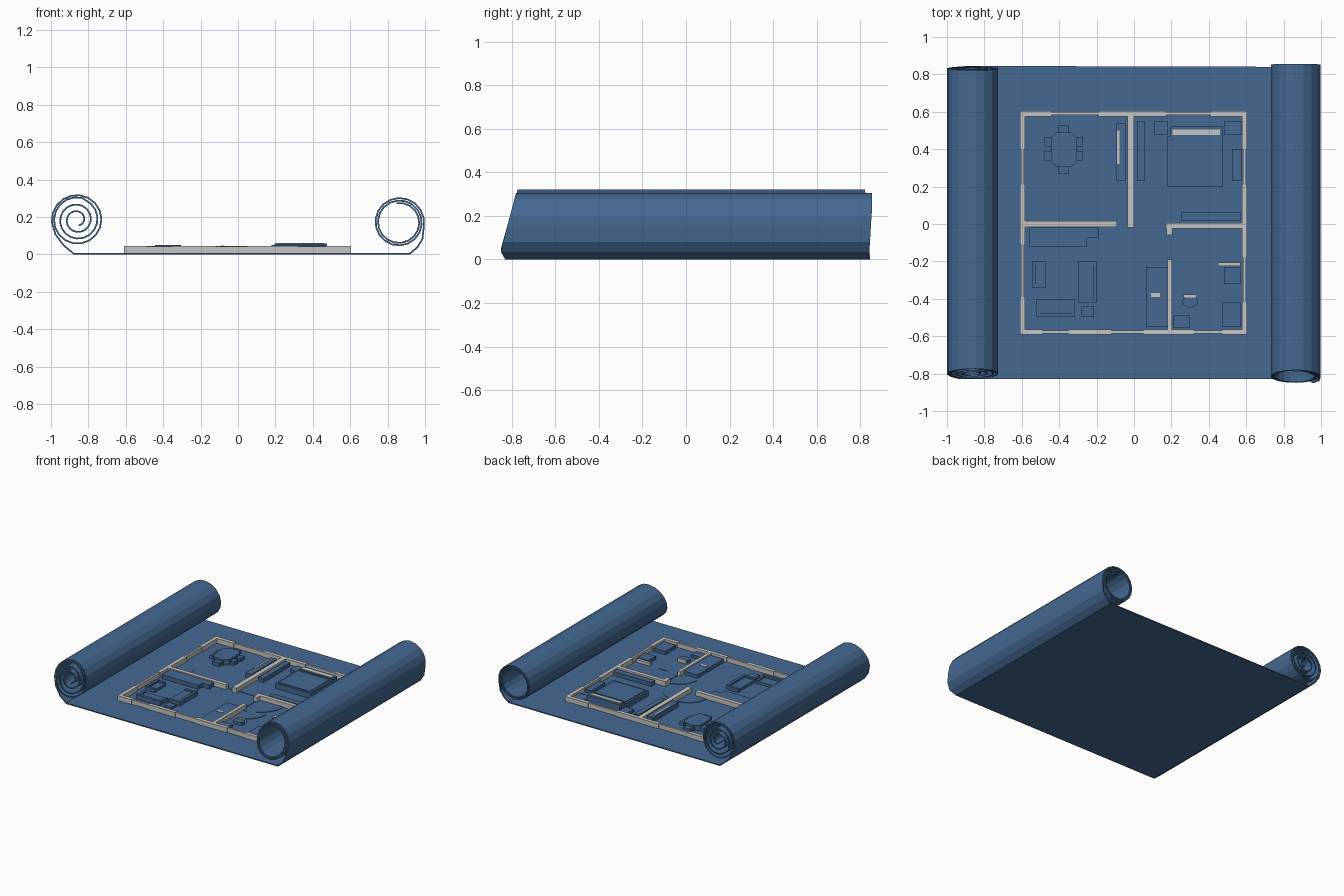
import bpy, bmesh, math
from mathutils import Vector

if "Cube" in bpy.data.objects:
    bpy.data.objects.remove(bpy.data.objects["Cube"])


def material(name, rgb):
    m = bpy.data.materials.new(name)
    m.diffuse_color = (*rgb, 1)
    m.use_nodes = True
    m.node_tree.nodes["Principled BSDF"].inputs["Base Color"].default_value = m.diffuse_color
    return m


BLUE = material("blueprint blue", (0.060, 0.140, 0.285))
GREY = material("wall grey", (0.56, 0.56, 0.54))
FLOOR = 0.009


def finish(name, bm, mat):
    me = bpy.data.meshes.new(name)
    bm.to_mesh(me)
    bm.free()
    me.materials.append(mat)
    ob = bpy.data.objects.new(name, me)
    bpy.context.collection.objects.link(ob)
    return ob


def prism(bm, pts, z0, z1):
    """Upright prism from a counter-clockwise outline."""
    f = bm.faces.new([bm.verts.new((x, y, z0)) for x, y in pts])
    ext = bmesh.ops.extrude_face_region(bm, geom=[f])["geom"]
    for v in ext:
        if isinstance(v, bmesh.types.BMVert):
            v.co.z = z1
    bmesh.ops.recalc_face_normals(bm, faces=bm.faces)


def box(bm, x0, x1, y0, y1, top, z0=FLOOR - 0.002):
    prism(bm, [(x0, y0), (x1, y0), (x1, y1), (x0, y1)], z0, top)


def part(name, mat, boxes):
    bm = bmesh.new()
    for b in boxes:
        box(bm, *b)
    return finish(name, bm, mat)


# --- paper sheet with a spiral roll at each side ---
def spiral(cx, cz, r0, r1, a0, turns, sign, seg=18):
    n = int(turns * seg)
    out = []
    for i in range(n + 1):
        t = i / n
        a = math.radians(a0) + t * turns * math.tau
        r = r0 + (r1 - r0) * t
        out.append((cx + sign * r * math.cos(a), cz + r * math.sin(a)))
    return out


right = [(0.92, 0), (0.962, 0.035), (0.99, 0.08)] + \
    spiral(0.862, 0.172, 0.138, 0.108, -10, 2.3, 1)
left = [(-0.88, 0), (-0.935, 0.045), (-0.98, 0.105)] + \
    spiral(-0.86, 0.185, 0.14, 0.125, -5, 1.3, -1) + \
    spiral(-0.86, 0.185, 0.12, 0.035, 110, 2.4, -1)
profile = left[::-1] + right

bm = bmesh.new()
rows = []
for x, z in profile:
    slope = 0.26 if x > 0 else 0.2
    front = (-0.85 if x > 0 else -0.83) + slope * max(z - 0.04, 0)
    if z == 0:
        front = -0.83
    back = 0.845 - 0.07 * z if x < 0 else 0.84 + 0.06 * min(z, 0.25)
    rows.append((bm.verts.new((x, front, z)), bm.verts.new((x, back, z))))
for (a, b), (c, d) in zip(rows, rows[1:]):
    bm.faces.new((a, c, d, b))
sheet = finish("paper_sheet", bm, BLUE)
solid = sheet.modifiers.new("thickness", "SOLIDIFY")
solid.thickness = 0.009
solid.offset = 1

# --- walls, split at windows, with a thin low window bar in each gap ---
WALL_TOP = 0.045


def wall(name, along_x, mid, thick, start, end, windows=()):
    bm = bmesh.new()

    def piece(a, b, t, top):
        if along_x:
            box(bm, a, b, mid - t / 2, mid + t / 2, top)
        else:
            box(bm, mid - t / 2, mid + t / 2, a, b, top)
    pos = start
    for a, b in windows:
        piece(pos, a, thick, WALL_TOP)
        piece(a, b, thick * 0.55, WALL_TOP - 0.003)
        pos = b
    piece(pos, end, thick, WALL_TOP)
    return finish(name, bm, GREY)


wall("back_wall", True, 0.59, 0.028, -0.61, 0.605, [(-0.44, -0.19), (0.17, 0.41)])
wall("front_wall", True, -0.578, 0.028, -0.61, 0.605,
     [(-0.49, -0.35), (-0.12, 0.05), (0.32, 0.47)])
wall("left_wall", False, -0.596, 0.028, -0.565, 0.577, [(-0.39, -0.11), (0.21, 0.40)])
wall("right_wall", False, 0.591, 0.028, -0.565, 0.577, [(-0.42, -0.18), (0.21, 0.40)])
wall("centre_wall", False, -0.018, 0.036, -0.02, 0.577)
wall("left_room_wall", True, 0.0, 0.03, -0.583, -0.09)
wall("right_room_wall", True, -0.01, 0.03, 0.17, 0.578)
wall("bath_wall_stub", False, 0.19, 0.03, -0.06, -0.024)
wall("bath_wall", False, 0.192, 0.025, -0.565, -0.19)

# --- door swings: flat quarter discs with a door leaf ---
bm = bmesh.new()
for cx, cy, r, a0 in [(-0.572, 0.055, 0.13, 0), (-0.036, 0.01, 0.15, 90),
                      (0.0, 0.01, 0.15, 0), (0.19, -0.195, 0.145, 90),
                      (0.235, -0.205, 0.14, 270), (0.205, -0.025, 0.2, 270)]:
    arc = [(cx + r * math.cos(math.radians(a0 + 9 * i)),
            cy + r * math.sin(math.radians(a0 + 9 * i))) for i in range(11)]
    prism(bm, [(cx, cy)] + arc, FLOOR - 0.002, FLOOR + 0.003)
finish("door_swings", bm, BLUE)

# --- dining corner ---
bm = bmesh.new()
x0, x1, y0, y1, c = -0.445, -0.305, 0.305, 0.49, 0.03
prism(bm, [(x0 + c, y0), (x1 - c, y0), (x1, y0 + c), (x1, y1 - c),
           (x1 - c, y1), (x0 + c, y1), (x0, y1 - c), (x0, y0 + c)], 0.007, 0.05)
finish("dining_table", bm, BLUE)
chairs = [(-0.405, -0.347, 0.49, 0.53, 0.035), (-0.405, -0.347, 0.267, 0.305, 0.035)]
for y in (0.34, 0.415):
    chairs += [(-0.48, -0.445, y, y + 0.05, 0.035), (-0.305, -0.272, y, y + 0.05, 0.035)]
part("dining_chairs", BLUE, chairs)
part("sideboard", BLUE, [(-0.097, -0.045, 0.23, 0.54, 0.045)])
part("sideboard_trim", GREY, [(-0.09, -0.078, 0.32, 0.50, 0.048)])

# --- bedroom ---
part("bed", BLUE, [(0.18, 0.475, 0.20, 0.47, 0.05), (0.195, 0.46, 0.215, 0.45, 0.055),
                   (0.195, 0.475, 0.47, 0.525, 0.058)])
part("pillows", GREY, [(0.205, 0.46, 0.475, 0.505, 0.062)])
part("nightstands", BLUE, [(0.11, 0.18, 0.475, 0.55, 0.03), (0.48, 0.575, 0.475, 0.55, 0.03)])
part("bedroom_cupboards", BLUE, [(0.015, 0.055, 0.23, 0.55, 0.04),
                                 (0.525, 0.575, 0.23, 0.40, 0.03),
                                 (0.25, 0.57, 0.02, 0.065, 0.04)])

# --- living room ---
part("kitchen_counter", BLUE, [(-0.56, -0.19, -0.075, -0.02, 0.04),
                               (-0.56, -0.25, -0.122, -0.075, 0.04)])


def sofa(name, x0, x1, y0, y1, back):
    """Seat plus two arms and a back rest; back names the side of the rest."""
    t = 0.02
    parts = [(x0, x1, y0, y1, 0.028)]
    if back in "lr":
        bx = x0 if back == "l" else x1 - t
        parts += [(bx, bx + t, y0, y1, 0.042),
                  (x0, x1, y0, y0 + t, 0.036), (x0, x1, y1 - t, y1, 0.036)]
    else:
        parts += [(x0, x1, y0, y0 + t, 0.042),
                  (x0, x0 + t, y0, y1, 0.036), (x1 - t, x1, y0, y1, 0.036)]
    part(name, BLUE, parts)


sofa("armchair", -0.545, -0.47, -0.342, -0.20, "l")
sofa("side_sofa", -0.30, -0.20, -0.42, -0.20, "r")
sofa("front_sofa", -0.52, -0.315, -0.497, -0.40, "f")
part("side_table", BLUE, [(-0.28, -0.215, -0.497, -0.44, 0.025)])

# --- closet and bathroom ---
part("closet_unit", BLUE, [(0.065, 0.178, -0.55, -0.23, 0.035)])
part("closet_trim", GREY, [(0.09, 0.14, -0.39, -0.37, 0.038)])
part("bathroom_units", BLUE, [(0.48, 0.57, -0.32, -0.23, 0.035),
                              (0.21, 0.30, -0.555, -0.49, 0.03),
                              (0.47, 0.57, -0.55, -0.42, 0.035)])
part("bathroom_shelf", GREY, [(0.45, 0.57, -0.225, -0.205, 0.03)])
bm = bmesh.new()
prism(bm, [(0.30 + 0.043 * math.cos(i * math.tau / 10),
            -0.415 + 0.032 * math.sin(i * math.tau / 10)) for i in range(10)], 0.007, 0.03)
finish("toilet_bowl", bm, BLUE)
part("toilet_tank", GREY, [(0.265, 0.335, -0.392, -0.378, 0.036)])
